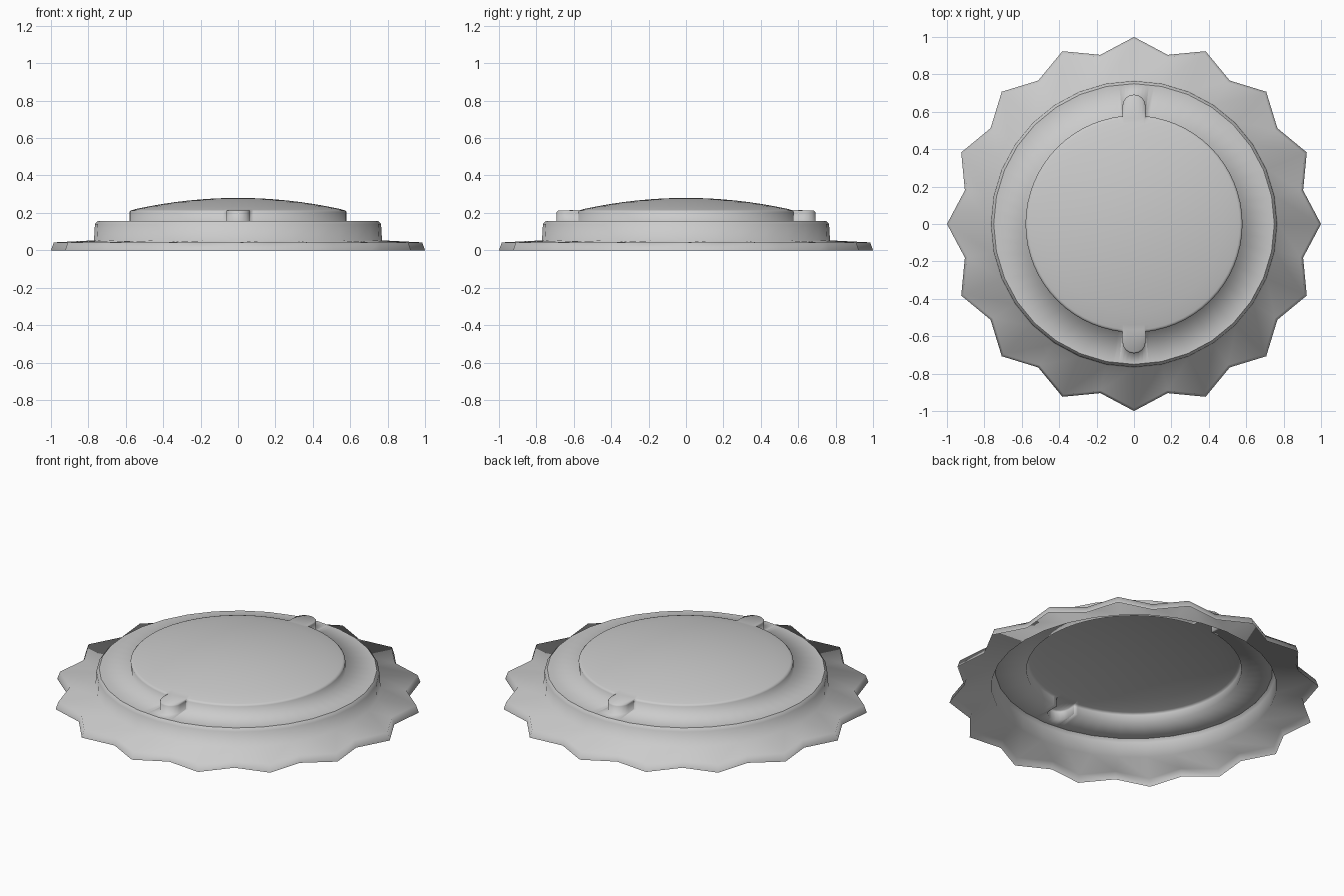
import bpy
import bmesh
from math import cos, sin, pi, sqrt, atan2, hypot

if "Cube" in bpy.data.objects:
    bpy.data.objects.remove(bpy.data.objects["Cube"], do_unlink=True)

grey = bpy.data.materials.new("plain grey")
grey.use_nodes = True
colour = (0.6, 0.6, 0.6, 1)
grey.diffuse_color = colour
grey.node_tree.nodes["Principled BSDF"].inputs["Base Color"].default_value = colour

POINTS = 16            # points of the scalloped rim
SIDES = 2 * POINTS     # sides of the stepped ring
CAP_R, LUG_HALF, LUG_Y = 0.58, 0.062, 0.63


def shell(name, angles, rings, centre_z=None):
    """Join rings given as (radius function, height) into an open shell."""
    bm = bmesh.new()
    loops = [[bm.verts.new((r(a) * cos(a), r(a) * sin(a), z)) for a in angles]
             for r, z in rings]
    n = len(angles)
    for low, high in zip(loops, loops[1:]):
        for i in range(n):
            j = (i + 1) % n
            bm.faces.new((low[i], low[j], high[j], high[i]))
    if centre_z is not None:
        tip = bm.verts.new((0, 0, centre_z))
        for i in range(n):
            bm.faces.new((loops[-1][i], loops[-1][(i + 1) % n], tip))
    for face in bm.faces:
        face.smooth = True
    mesh = bpy.data.meshes.new(name)
    bm.to_mesh(mesh)
    bm.free()
    mesh.materials.append(grey)
    obj = bpy.data.objects.new(name, mesh)
    bpy.context.collection.objects.link(obj)
    return obj


def circle(radius):
    return lambda a: radius


def star(tip, valley):
    return lambda a: tip if round(a * SIDES / (2 * pi)) % 2 == 0 else valley


def polygon(radius):
    """Radius of a flat-sided ring that matches the stepped ring."""
    step = 2 * pi / SIDES
    return lambda a: radius * cos(step / 2) / cos(a % step - step / 2)


# Outline of the cap: a circle with a round-ended lug at front and back
lug = [(LUG_HALF, CAP_R), (LUG_HALF, LUG_Y)]
lug += [(LUG_HALF * cos(t * pi / 8), LUG_Y + LUG_HALF * sin(t * pi / 8)) for t in range(1, 8)]
lug += [(-LUG_HALF, LUG_Y), (-LUG_HALF, CAP_R)]
outline = {}
for k in range(64):
    a = 2 * pi * k / 64
    if abs(cos(a)) > 0.15:
        outline[a] = CAP_R
for side in (1, -1):
    for x, y in lug:
        outline[atan2(side * y, side * x) % (2 * pi)] = hypot(x, y)
    for x in (0.085, -0.085):
        outline[atan2(side * CAP_R, side * x) % (2 * pi)] = CAP_R
    # foot of each lug side on the cap circle
    for x in (LUG_HALF, -LUG_HALF):
        y = sqrt(CAP_R ** 2 - x ** 2)
        outline[atan2(side * y, side * x) % (2 * pi)] = CAP_R
cap_angles = sorted(outline)

# Scalloped flange and wall of the middle step
ring_angles = [2 * pi * k / SIDES for k in range(SIDES)]
shell("scalloped_base", ring_angles, [
    (star(1.0, 0.922), 0), (star(0.985, 0.908), 0.042),
    (circle(0.77), 0.053), (circle(0.765), 0.14), (circle(0.75), 0.157)])

# Ledge, cap wall with lugs, and shallow dome
DOME_R, DOME_Z, TOP_Z = 0.54, 0.222, 0.28
rings = [(polygon(0.75), 0.157), (outline.get, 0.157), (outline.get, 0.205),
         (lambda a: outline[a] - 0.008, 0.213), (circle(0.565), 0.215)]
for t in range(8):
    r = DOME_R * (1 - t / 8)
    rings.append((circle(r), TOP_Z - (TOP_Z - DOME_Z) * (r / DOME_R) ** 2))
shell("domed_cap", cap_angles, rings, TOP_Z)
